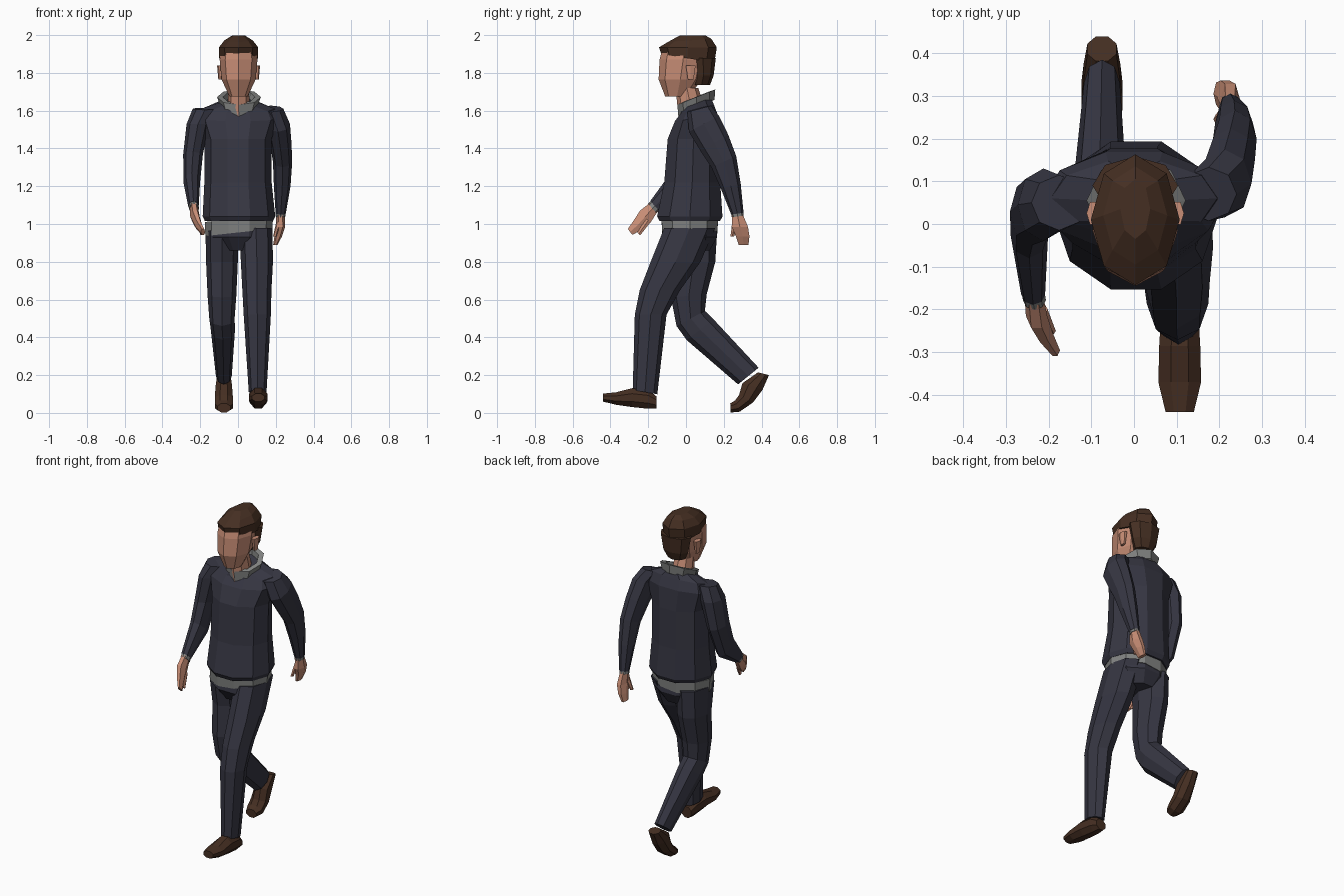
import bpy, bmesh, math
from mathutils import Vector


def material(name, rgb):
    m = bpy.data.materials.new(name)
    m.diffuse_color = (*rgb, 1)
    return m


NAVY = material("navy_cloth", (0.037, 0.037, 0.055))
GREY = material("grey_shirt", (0.22, 0.225, 0.22))
SKIN = material("skin", (0.58, 0.27, 0.18))
BROWN = material("dark_brown", (0.060, 0.028, 0.016))


def tube(name, mat, rings, n=8, half=False, roll=0.0, cap=True):
    """Loft low-poly rings (x, y, z, half width, half depth, tilt about x in degrees)."""
    bm = bmesh.new()
    step = 2 * math.pi / n
    angles = [(i + (0.5 if half else 0)) * step for i in range(n)]
    sx = max(abs(math.cos(a)) for a in angles)
    sy = max(abs(math.sin(a)) for a in angles)
    loops = []
    for x, y, z, rx, ry, tilt in rings:
        t = math.radians(tilt)
        loop = []
        for a in angles:
            u, v = rx * math.cos(a) / sx, ry * math.sin(a) / sy
            px = x + u
            loop.append(bm.verts.new((px, y + v * math.cos(t), z + v * math.sin(t) + roll * px)))
        loops.append(loop)
    pairs = list(zip(loops, loops[1:]))
    if cap:
        bm.faces.new(loops[0])
        bm.faces.new(loops[-1])
    else:
        pairs.append((loops[-1], loops[0]))      # closed band
    for a, b in pairs:
        for i in range(n):
            j = (i + 1) % n
            bm.faces.new((a[i], a[j], b[j], b[i]))
    bmesh.ops.recalc_face_normals(bm, faces=bm.faces)
    mesh = bpy.data.meshes.new(name)
    bm.to_mesh(mesh)
    bm.free()
    mesh.materials.append(mat)
    ob = bpy.data.objects.new(name, mesh)
    bpy.context.collection.objects.link(ob)
    return ob


# Jacket body
tube("jacket", NAVY, [
    (0.005, 0.02, 1.015, 0.18, 0.16, 0), (0.005, 0.02, 1.04, 0.192, 0.173, 0),
    (0.0, 0.033, 1.22, 0.178, 0.148, 0), (0.0, 0.04, 1.45, 0.178, 0.137, 0),
    (0.0, 0.055, 1.56, 0.215, 0.115, 8), (0.0, 0.06, 1.61, 0.195, 0.09, 15),
    (0.0, 0.055, 1.645, 0.09, 0.08, 20)], n=10)

# Shirt hem below the jacket and collar around the neck
tube("shirt_hem", GREY, [(0.005, 0.02, 0.955, 0.178, 0.146, 0),
                         (0.005, 0.02, 1.03, 0.18, 0.15, 0)], n=10, roll=0.11)
tube("collar", GREY, [
    (0.005, 0.055, 1.615, 0.095, 0.105, 24), (0.005, 0.055, 1.672, 0.116, 0.108, 22),
    (0.005, 0.05, 1.672, 0.085, 0.085, 22), (0.005, 0.05, 1.61, 0.07, 0.08, 24)], cap=False)

# Trousers: hips, forward leg, trailing leg
tube("trouser_hips", NAVY, [
    (0.005, 0.02, 0.99, 0.172, 0.14, 0), (0.005, 0.02, 0.93, 0.172, 0.145, 0),
    (0.005, 0.025, 0.86, 0.10, 0.10, 0)], n=10)
tube("forward_leg", NAVY, [
    (0.095, 0.02, 0.98, 0.087, 0.135, 0), (0.1, -0.055, 0.8, 0.085, 0.132, 0),
    (0.1, -0.138, 0.65, 0.077, 0.107, 0), (0.102, -0.187, 0.52, 0.072, 0.084, 0),
    (0.104, -0.217, 0.11, 0.047, 0.066, -10)])
tube("trailing_leg", NAVY, [
    (-0.085, 0.03, 0.965, 0.087, 0.135, 0), (-0.085, 0.04, 0.8, 0.084, 0.115, 0),
    (-0.085, 0.015, 0.62, 0.076, 0.095, 5), (-0.085, 0.025, 0.5, 0.067, 0.085, 28),
    (-0.08, 0.075, 0.44, 0.064, 0.09, 37), (-0.075, 0.33, 0.195, 0.042, 0.07, 39)])

# Shoes
tube("forward_shoe", BROWN, [
    (0.107, -0.157, 0.055, 0.032, 0.033, 90), (0.107, -0.2, 0.072, 0.043, 0.05, 90),
    (0.107, -0.285, 0.081, 0.048, 0.05, 90), (0.107, -0.37, 0.076, 0.05, 0.033, 90),
    (0.107, -0.44, 0.081, 0.033, 0.021, 90)], half=True)
tube("trailing_shoe", BROWN, [
    (-0.075, 0.41, 0.207, 0.034, 0.03, -14), (-0.075, 0.352, 0.14, 0.043, 0.056, -18),
    (-0.075, 0.318, 0.075, 0.048, 0.042, -28), (-0.075, 0.272, 0.036, 0.048, 0.032, -68),
    (-0.075, 0.235, 0.026, 0.034, 0.024, -88)], half=True)

# Sleeves
tube("right_sleeve", NAVY, [
    (0.175, 0.07, 1.61, 0.065, 0.065, 15), (0.212, 0.095, 1.53, 0.063, 0.09, 28),
    (0.226, 0.15, 1.43, 0.057, 0.085, 30), (0.236, 0.2, 1.33, 0.051, 0.072, 24),
    (0.234, 0.237, 1.2, 0.044, 0.054, 12), (0.226, 0.272, 1.055, 0.027, 0.033, 8)])
tube("left_sleeve", NAVY, [
    (-0.175, 0.05, 1.61, 0.065, 0.065, 5), (-0.212, 0.045, 1.53, 0.06, 0.085, 0),
    (-0.238, 0.03, 1.37, 0.052, 0.08, -8), (-0.245, -0.025, 1.22, 0.044, 0.075, -42),
    (-0.236, -0.165, 1.095, 0.028, 0.036, -48)])

# Cuffs
tube("right_cuff", GREY, [(0.226, 0.27, 1.06, 0.026, 0.032, 8), (0.225, 0.274, 1.04, 0.026, 0.032, 8)])
tube("left_cuff", GREY, [(-0.236, -0.16, 1.1, 0.027, 0.034, -48), (-0.233, -0.178, 1.082, 0.027, 0.034, -48)])

# Hands and thumbs
tube("right_hand", SKIN, [
    (0.225, 0.272, 1.05, 0.022, 0.028, 5), (0.225, 0.285, 0.985, 0.025, 0.043, 0),
    (0.213, 0.3, 0.935, 0.02, 0.036, 0), (0.198, 0.305, 0.89, 0.012, 0.026, 0)], n=6)
tube("right_thumb", SKIN, [(0.215, 0.262, 1.01, 0.013, 0.016, 0), (0.195, 0.245, 0.935, 0.009, 0.01, 0)], n=6)
tube("left_hand", SKIN, [
    (-0.234, -0.17, 1.09, 0.022, 0.03, -48), (-0.228, -0.215, 1.04, 0.025, 0.042, -48),
    (-0.21, -0.255, 0.995, 0.02, 0.032, -48), (-0.185, -0.296, 0.958, 0.012, 0.02, -52)], n=6)
tube("left_thumb", SKIN, [(-0.215, -0.2, 1.02, 0.013, 0.016, -40), (-0.192, -0.25, 0.947, 0.009, 0.01, -40)], n=6)

# Neck, head and ears
tube("neck", SKIN, [(0.003, 0.035, 1.57, 0.06, 0.075, 10), (0.003, 0.005, 1.72, 0.055, 0.06, 0)])
tube("head", SKIN, [
    (0.003, -0.048, 1.675, 0.048, 0.062, 0), (0.003, -0.03, 1.765, 0.09, 0.115, 0),
    (0.003, -0.015, 1.87, 0.1, 0.125, 0), (0.003, -0.01, 1.93, 0.09, 0.115, 0)])
for side, x in (("left", -0.095), ("right", 0.101)):
    tube(side + "_ear", SKIN, [(x, 0.025, 1.765, 0.009, 0.015, 0),
                               (x, 0.025, 1.84, 0.016, 0.026, 0)], n=6)

# Hair: crown and back of the head
tube("hair_crown", BROWN, [
    (0.003, 0.01, 1.877, 0.103, 0.142, -9), (0.003, 0.01, 1.935, 0.104, 0.153, 0),
    (0.003, 0.02, 1.972, 0.075, 0.115, 4), (0.003, 0.035, 1.997, 0.035, 0.07, 0)])
tube("hair_back", BROWN, [
    (0.003, 0.082, 1.735, 0.055, 0.045, 0), (0.003, 0.093, 1.785, 0.082, 0.053, 0),
    (0.003, 0.09, 1.88, 0.1, 0.068, 0)])
